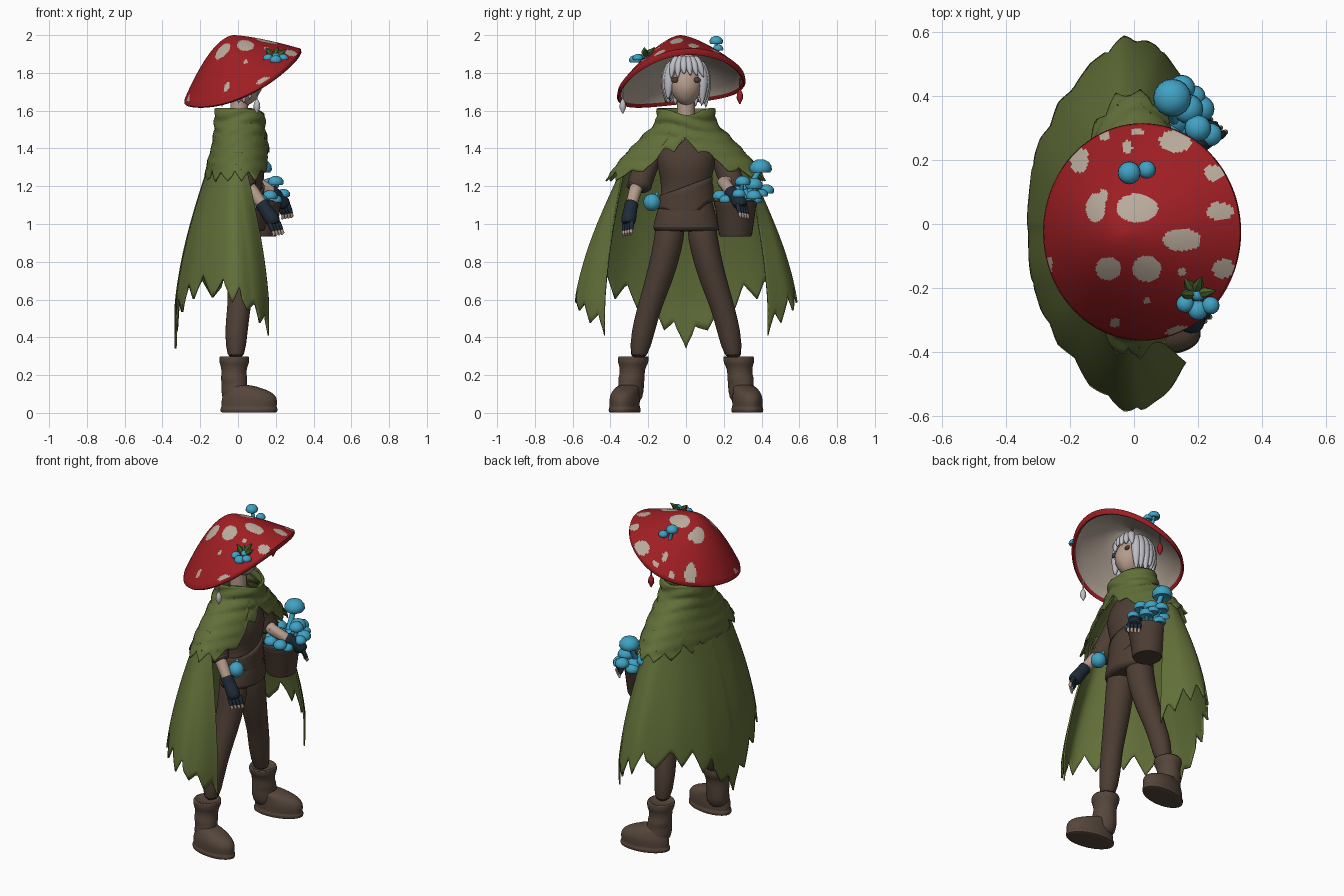
import bpy, bmesh, math, random
from mathutils import Vector

if "Cube" in bpy.data.objects:
    bpy.data.objects.remove(bpy.data.objects["Cube"])
random.seed(4)
V = Vector


def material(name, rgb):
    m = bpy.data.materials.new(name)
    m.diffuse_color = (*rgb, 1)
    m.use_nodes = True
    m.node_tree.nodes["Principled BSDF"].inputs["Base Color"].default_value = m.diffuse_color
    return m


RED = material("cap red", (.34, .013, .017))
CREAM = material("cream", (.48, .40, .33))
GREEN = material("moss green", (.12, .16, .04))
LEAF = material("leaf green", (.07, .12, .025))
BROWN = material("cloth brown", (.075, .048, .034))
BOOT = material("leather brown", (.092, .061, .043))
BLUE = material("mushroom blue", (.05, .36, .55))
NAVY = material("glove navy", (.013, .024, .038))
SKIN = material("skin", (.46, .33, .26))
SILVER = material("silver hair", (.51, .51, .56))


def loft(bm, rings, caps=True, closed=True):
    rows = [[bm.verts.new(p) for p in r] for r in rings]
    n = len(rows[0])
    for a, b in zip(rows, rows[1:]):
        for i in range(n if closed else n - 1):
            j = (i + 1) % n
            bm.faces.new((a[i], a[j], b[j], b[i]))
    if caps:
        bm.faces.new(rows[0])
        bm.faces.new(rows[-1])


def stack(bm, rings, seg=20):
    """Loft of horizontal ovals (cx, cy, z, rx, ry)."""
    ang = [2 * math.pi * i / seg for i in range(seg)]
    loft(bm, [[V((x + rx * math.cos(a), y + ry * math.sin(a), z)) for a in ang]
              for x, y, z, rx, ry in rings])


def tube(bm, pts, radii, seg=10):
    pts = [V(p) for p in pts]
    rings = []
    for k, p in enumerate(pts):
        t = (pts[min(k + 1, len(pts) - 1)] - pts[max(k - 1, 0)]).normalized()
        e = V((.2, 1, .1)).cross(t).normalized()
        f = t.cross(e)
        rings.append([p + radii[k] * (e * math.cos(a) + f * math.sin(a))
                      for a in [2 * math.pi * i / seg for i in range(seg)]])
    loft(bm, rings)


def ball(bm, c, r, seg=20):
    vs = bmesh.ops.create_uvsphere(bm, u_segments=seg, v_segments=seg // 2, radius=1)["verts"]
    for v in vs:
        v.co = V(c) + V((v.co.x * r[0], v.co.y * r[1], v.co.z * r[2]))


def mushroom(bm, c, r, base=None):
    x, y, z = c
    stack(bm, [(x, y, z + h * r, w * r, w * r) for h, w in
               ((-.3, .3), (-.45, .85), (-.2, 1), (.15, .95), (.5, .7), (.7, .28))], 16)
    if base:
        tube(bm, [base, c], [r * .32, r * .25], 8)


def finish(bm, name, *mats, mirror=False, subsurf=0, thick=0, angle=55):
    bmesh.ops.recalc_face_normals(bm, faces=bm.faces)
    me = bpy.data.meshes.new(name)
    bm.to_mesh(me)
    bm.free()
    ob = bpy.data.objects.new(name, me)
    bpy.context.collection.objects.link(ob)
    for m in mats:
        me.materials.append(m)
    bpy.ops.object.select_all(action='DESELECT')
    ob.select_set(True)
    bpy.context.view_layer.objects.active = ob
    bpy.ops.object.shade_smooth_by_angle(angle=math.radians(angle))
    if thick:
        ob.modifiers.new("thickness", 'SOLIDIFY').thickness = thick
    if mirror:
        ob.modifiers.new("mirror", 'MIRROR').use_axis = (False, True, False)
    if subsurf:
        s = ob.modifiers.new("smooth", 'SUBSURF')
        s.levels = s.render_levels = subsurf
    return ob


def spline(keys, u):
    n = len(keys) - 1
    i = min(int(u * n), n - 1)
    t = u * n - i
    a, b, c, d = [V(keys[max(0, min(n, i + k))]) for k in (-1, 0, 1, 2)]
    return .5 * (2 * b + (c - a) * t + (2 * a - 5 * b + 4 * c - d) * t**2 + (3 * b - a - 3 * c + d) * t**3)


# Mushroom hat: tilted dome, rounded rim and cream underside
def hat_point(t, a, height=1.0, drop=0.0):
    c, s = math.cos(a), math.sin(a)
    rim = 1.764 + .132 * c + .04 * s + .03 * math.cos(2 * a)
    p = 1.6 - .2 * c
    return V((-.02 * (1 - t) + t * (.025 + .307 * c), -.03 * (1 - t) + t * (-.025 + .337 * s),
              rim - drop + height * (2 - rim) * (1 - t**p)))


SPOTS = [(.01, .05, .065, .045), (-.12, .05, .03, .045), (.15, -.05, .06, .035), (.04, -.14, .045, .04),
         (-.08, -.14, .04, .036), (.27, .04, .042, .028), (.28, -.14, .035, .03), (-.17, .2, .028, .04),
         (.25, .16, .03, .025), (-.27, -.13, .016, .03), (.15, -.34, .05, .02), (-.06, -.31, .018, .014),
         (-.02, .24, .015, .022), (.04, -.24, .01, .01), (.15, -.15, .012, .012), (.13, .26, .05, .035),
         (.2, -.22, .02, .014), (-.09, .275, .018, .014), (-.095, .09, .014, .02), (.01, .29, .02, .012)]
N = 180
ang = [2 * math.pi * i / N for i in range(N)]
levels = [(max(i / 54, .01), 1, 0) for i in range(55)] + [(1.01, 1, .016), (.985, .95, .036), (.945, .88, .036)]
outer = len(levels) - 1
levels += [(t, .74, .026) for t in (.92, .85, .7, .5, .3, .05)]
bm = bmesh.new()
loft(bm, [[hat_point(t, a, h, d) for a in ang] for t, h, d in levels])
for k, f in enumerate(bm.faces):
    c = f.calc_center_median()
    if k >= outer * N:
        f.material_index = 1
    elif k < 54 * N and any(((c.x - x) / rx)**2 + ((c.y - y) / ry)**2 < 1 for x, y, rx, ry in SPOTS):
        f.material_index = 1
bm.faces.ensure_lookup_table()
bm.faces[-2].material_index = 0
finish(bm, "hat", RED, CREAM)

# Small mushrooms and leaves on the hat
bm = bmesh.new()
mushroom(bm, (-.015, .16, 1.97), .036, (0, .16, 1.9))
mushroom(bm, (.04, .17, 1.93), .028, (.03, .165, 1.88))
for x, y, z, r in ((.16, -.25, 1.88, .028), (.2, -.27, 1.87, .032), (.24, -.255, 1.88, .028), (.2, -.22, 1.89, .022)):
    mushroom(bm, (x, y, z), r)
finish(bm, "hat_mushrooms", BLUE)
bm = bmesh.new()
for dx, dy, dz in ((-.04, .0, .05), (.02, .05, .05), (.06, .01, .04), (-.03, .05, .03)):
    o = V((.19, -.22, 1.88))
    d = V((dx, dy, dz))
    tube(bm, [o, o + d * .6, o + d * 1.1], [.008, .017, .002], 6)
finish(bm, "hat_leaves", LEAF)

# Charms hanging from the brim
for name, x, y, z, m in (("right_charm", .1, -.335, 1.72, SILVER), ("left_charm", .045, .285, 1.77, RED)):
    bm = bmesh.new()
    tube(bm, [(x, y, z), (x, y, z - .08)], [.004, .004], 6)
    stack(bm, [(x, y, z - h, r, r) for h, r in ((.06, .006), (.08, .016), (.105, .018), (.135, .003))], 10)
    finish(bm, name, m)

# Head, eyes and hair
bm = bmesh.new()
ball(bm, (.03, 0, 1.735), (.09, .086, .108), 28)
for v in bm.verts:
    if v.co.z < 1.72:
        v.co.y *= 1 - (1.72 - v.co.z) * 2.2
    v.co.x += .008 * math.exp(-((v.co.y / .012)**2 + ((v.co.z - 1.715) / .016)**2)) * (v.co.x > .05)
tube(bm, [(0, 0, 1.5), (.01, 0, 1.7)], [.05, .045], 14)
finish(bm, "head", SKIN)
bm = bmesh.new()
ball(bm, (.1, .058, 1.762), (.009, .02, .014), 12)
finish(bm, "eyes", BROWN, mirror=True)
bm = bmesh.new()
ball(bm, (-.02, 0, 1.785), (.108, .108, .115), 24)
for k in range(17):
    a = math.radians(57 + k * 246 / 16)
    c, s = math.cos(a), math.sin(a)
    end = 1.615 + random.uniform(-.01, .045)
    out = random.uniform(.095, .118)
    tube(bm, [(q * c, q * s, z) for q, z in ((.07, 1.87), (.104, 1.8), (.11, 1.72), (out, end))],
         [.024, .033, .029, .004], 8)
for k in range(6):
    y = -.075 + .03 * k
    tip = 1.785 - abs(y) * .3 + random.uniform(-.012, .012)
    tube(bm, [(.05, y * .5, 1.89), (.106 - 4 * y * y, y, 1.84), (.12 - 5 * y * y, y * 1.15 + .008, tip)],
         [.024, .027, .003], 8)
finish(bm, "hair", SILVER, subsurf=1)

# Cowl: two ragged layers over the shoulders
COWL = [(1.62, .122, .11, .142), (1.57, .138, .118, .15), (1.53, .135, .118, .155), (1.48, .14, .12, .205),
        (1.40, .16, .135, .285), (1.32, .172, .158, .355), (1.20, .185, .178, .44)]


def cowl_point(z, a, grow):
    i = next((i for i in range(5) if z >= COWL[i + 1][0]), 5)
    p, q = COWL[i], COWL[i + 1]
    t = (p[0] - z) / (p[0] - q[0])
    xf, xb, y = [p[k] + (q[k] - p[k]) * t for k in (1, 2, 3)]
    ripple = .035 if z > 1.45 else .012
    w = grow * (1 + ripple * math.sin(z * 95 + 2.5 * math.sin(a * 2)))
    c = math.cos(a)
    return V((c * (xf if c > 0 else xb) * w, math.sin(a) * y * w, z))


for name, grow, lift in (("lower_cowl", 1, 0), ("upper_cowl", 1.025, .06)):
    bm = bmesh.new()
    n, grid = 120, []
    teeth = [random.uniform(.025, .08) for _ in range(16)]
    for j in range(n):
        a = 2 * math.pi * j / n
        front = max(0, math.cos(a))
        top = 1.61 - .035 * front**6
        hem = 1.225 + lift + (.175 - lift * .8) * front**6
        hem += teeth[j // 8] * abs(j % 8 - 4) / 4
        grid.append([cowl_point(top + (hem - top) * r / 24, a, grow) for r in range(25)])
    loft(bm, list(zip(*grid)), caps=False)
    finish(bm, name, GREEN, thick=.008)

# Cloak: open at the front, ragged hem (x, y, hem height from back to front edge)
TOP = [(-.135, 0, 0), (-.125, .13, 0), (-.10, .22, 0), (-.06, .28, 0), (-.02, .31, 0), (.025, .315, 0)]
LOW = [(-.335, 0, .34), (-.315, .2, .5), (-.225, .405, .61), (-.05, .583, .59), (.08, .55, .52), (.165, .435, .41)]
bm = bmesh.new()
cols, grid = 128, []
teeth = [random.uniform(.06, .12) for _ in range(18)]
for j in range(cols + 1):
    u = j / cols * 2 - 1
    a, b = spline(TOP, abs(u)), spline(LOW, abs(u))
    hem = b.z + teeth[(j + 4) // 8] * abs((j + 4) % 8 - 4) / 4
    col = []
    for r in range(25):
        z = 1.38 + (hem - 1.38) * r / 24
        v = min(1, (1.38 - z) / .8)
        f = .4 * v + .6 * math.sin(v * math.pi / 2)
        p = a.lerp(b, f) * (1 + .004 * v * math.sin(u * 34))
        col.append(V((p.x, math.copysign(p.y, u), z)))
    grid.append(col)
loft(bm, grid, caps=False, closed=False)
finish(bm, "cloak", GREEN, thick=.01)

# Tunic with a crossed wrap
bm = bmesh.new()
stack(bm, [(.035, 0, .96, .10, .165), (.035, 0, .97, .115, .182), (.035, 0, 1.07, .108, .152), (.025, 0, 1.16, .095, .13),
           (.027, 0, 1.24, .105, .135), (.035, 0, 1.32, .118, .155), (.015, 0, 1.42, .105, .165),
           (0, 0, 1.49, .075, .11), (0, 0, 1.58, .05, .05)], 32)
finish(bm, "tunic", BROWN, subsurf=1)
bm = bmesh.new()
wrap = []
for h in range(6):
    wrap.append([])
    for j in range(60):
        a = 2 * math.pi * j / 60
        low = 1.1 - .08 * max(0, math.cos(a))**6 + .02 * math.sin(a)
        z = low + (1.2 + .05 * math.sin(a) - low) * h / 5
        w = 1.05 + .02 * (h % 2)
        wrap[-1].append(V((.03 + .103 * w * math.cos(a), .143 * w * math.sin(a) * (1 - .09 * h / 5), z)))
loft(bm, wrap, caps=False)
finish(bm, "waist_wrap", BROWN, thick=.01)

# Sleeves, legs and boots
bm = bmesh.new()
tube(bm, [(0, .13, 1.43), (.0, .19, 1.35), (.015, .23, 1.26), (.035, .25, 1.2), (.045, .25, 1.17)],
     [.05, .062, .066, .07, .052], 14)
tube(bm, [(.03, .247, 1.215), (.045, .25, 1.185)], [.075, .073], 14)
finish(bm, "sleeves", BROWN, mirror=True, subsurf=1)
bm = bmesh.new()
stack(bm, [(.025, .08, 1.04, .085, .08), (.03, .088, .92, .085, .08), (.022, .125, .76, .077, .077), (.01, .172, .62, .066, .07),
           (.005, .195, .55, .062, .065), (-.01, .226, .44, .062, .064), (-.012, .255, .27, .048, .048)])
finish(bm, "legs", BROWN, mirror=True, subsurf=1)
bm = bmesh.new()
stack(bm, [(-.02, .278, .28, .05, .05), (-.02, .278, .303, .072, .074), (-.02, .278, .298, .082, .084), (-.02, .28, .262, .08, .082),
           (-.02, .282, .248, .07, .07), (-.022, .285, .205, .066, .066), (-.02, .29, .18, .072, .072), (-.02, .294, .155, .067, .067),
           (-.018, .298, .12, .073, .071), (-.01, .31, .04, .07, .07)])
stack(bm, [(.058, .32, .001, .14, .075), (.058, .32, .002, .152, .083), (.058, .32, .024, .154, .085), (.058, .32, .029, .146, .077),
           (.06, .32, .06, .15, .08), (.06, .32, .09, .143, .077), (.05, .316, .115, .122, .07),
           (.025, .31, .135, .09, .062), (0, .305, .15, .06, .05)], 24)
for v in bm.verts:
    if v.co.z < .16:
        v.co.y += .12 * (v.co.x - .02)
finish(bm, "boots", BOOT, mirror=True, subsurf=1)

# Forearms, fingerless gloves and fingers
ARMS = (("right", [(.03, -.25, 1.23), (.08, -.27, 1.17), (.13, -.29, 1.10), (.185, -.305, 1.02)], (.025, -.005, -.06)),
        ("left", [(.03, .25, 1.22), (.1, .2, 1.22), (.185, .24, 1.165), (.24, .29, 1.11)], (.02, .015, -.06)))
for side, p, d in ARMS:
    p, d = [V(q) for q in p], V(d)
    bm = bmesh.new()
    tube(bm, p[:3], [.036, .034, .03], 12)
    finish(bm, side + "_forearm", SKIN)
    bm = bmesh.new()
    mid = p[2].lerp(p[1], .2)
    tube(bm, [mid, p[2], p[2].lerp(p[3], .5), p[3], p[3] + d * .4], [.044, .036, .038, .043, .034], 12)
    across = V((.7, .6 if side == "right" else -.6, .1)) * .022
    tips = bmesh.new()
    for k in range(4):
        s = p[3] + across * (k - 1.5)
        tube(bm, [s, s + d * .6, s + d * 1.05], [.014, .013, .0115], 8)
        tube(tips, [s + d * .9, s + d * 1.15, s + d * 1.35 - V((.012, 0, 0))], [.009, .009, .004], 8)
    s = p[2].lerp(p[3], .6)
    tube(bm, [s, s - across * 1.6 + d * .6], [.018, .012], 8)
    finish(bm, side + "_glove", NAVY, subsurf=1)
    finish(tips, side + "_fingers", SKIN)

# Basket with mushrooms
bm = bmesh.new()
stack(bm, [(.12, .262, .935, .08, .083), (.12, .262, .95, .087, .089), (.12, .262, 1.09, .104, .108), (.12, .262, 1.1, .109, .113),
           (.12, .262, 1.12, .11, .114), (.12, .262, 1.125, .1, .104), (.12, .262, 1.1, .095, .1)], 28)
finish(bm, "basket", BROWN, angle=35)
bm = bmesh.new()
core = (.13, .28, 1.09)
for x, y, z, r in ((.12, .395, 1.30, .06), (.2, .3, 1.225, .042), (.17, .36, 1.21, .047), (.15, .425, 1.18, .042),
                   (.24, .28, 1.16, .036), (.06, .33, 1.185, .045), (.1, .27, 1.165, .05), (.17, .18, 1.15, .04),
                   (.09, .2, 1.145, .04), (.21, .36, 1.15, .042), (.13, .33, 1.15, .05), (.05, .26, 1.14, .035),
                   (.2, .21, 1.13, .034), (.12, .365, 1.13, .04), (.19, .4, 1.16, .034)):
    mushroom(bm, (x, y, z), r, core)
finish(bm, "basket_mushrooms", BLUE)

# Mushroom hanging at the hip
bm = bmesh.new()
ball(bm, (.115, -.18, 1.115), (.045, .046, .046), 18)
tube(bm, [(.1, -.15, 1.165), (.115, -.18, 1.12)], [.008, .014], 8)
finish(bm, "hip_mushroom", BLUE)
